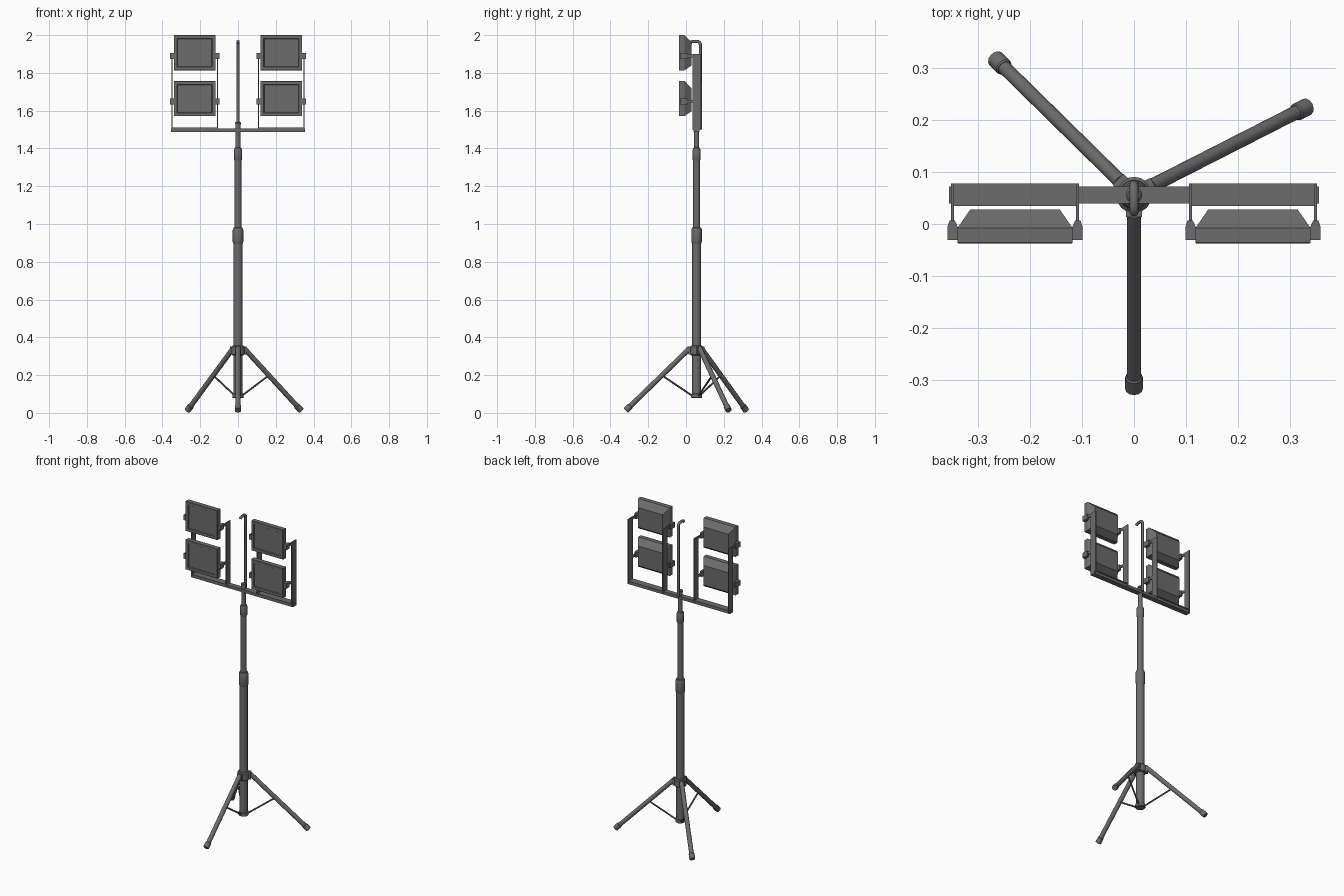
import bpy, bmesh, math
from mathutils import Vector, Matrix

if "Cube" in bpy.data.objects:
    bpy.data.objects.remove(bpy.data.objects["Cube"])

PY = 0.056  # pole axis in y

dark = bpy.data.materials.new("dark_grey")
dark.diffuse_color = (0.15, 0.15, 0.15, 1)
dark.use_nodes = True
dark.node_tree.nodes["Principled BSDF"].inputs["Base Color"].default_value = dark.diffuse_color


def finish(name, bm, smooth=False):
    bmesh.ops.recalc_face_normals(bm, faces=bm.faces)
    me = bpy.data.meshes.new(name)
    bm.to_mesh(me)
    bm.free()
    me.materials.append(dark)
    ob = bpy.data.objects.new(name, me)
    bpy.context.collection.objects.link(ob)
    if smooth:
        bpy.ops.object.select_all(action='DESELECT')
        ob.select_set(True)
        bpy.context.view_layer.objects.active = ob
        bpy.ops.object.shade_smooth_by_angle(angle=math.radians(32))
    return ob


def loft(name, rings, smooth=False):
    bm = bmesh.new()
    loops = [[bm.verts.new(p) for p in r] for r in rings]
    n = len(loops[0])
    for a, b in zip(loops, loops[1:]):
        for i in range(n):
            j = (i + 1) % n
            bm.faces.new((a[i], a[j], b[j], b[i]))
    bm.faces.new(loops[0])
    bm.faces.new(loops[-1])
    return finish(name, bm, smooth)


def turned(name, start, direction, profile, sides=16):
    """Round part: profile is (radius, distance along direction)."""
    q = Vector(direction).to_track_quat('Z', 'Y')
    rings = [[Vector(start) + q @ Vector((r * math.cos(t), r * math.sin(t), d))
              for t in (2 * math.pi * i / sides for i in range(sides))] for r, d in profile]
    return loft(name, rings, True)


def rod(name, a, b, r, sides=12):
    d = Vector(b) - Vector(a)
    return turned(name, a, d, [(r, 0), (r, d.length)], sides)


def box(name, c, s, angle=0):
    bm = bmesh.new()
    m = Matrix.Translation(c) @ Matrix.Rotation(angle, 4, 'Z') @ Matrix.Diagonal((*s, 1))
    bmesh.ops.create_cube(bm, size=1, matrix=m)
    return finish(name, bm)


# Telescopic pole
up = (0, 0, 1)
base = (0, PY, 0)
turned("lower_tube", base, up, [(0.024, 0.082), (0.024, 0.92)])
turned("base_ring", base, up, [(0.025, 0.078), (0.029, 0.081), (0.029, 0.1), (0.025, 0.103)])
turned("leg_collar", base, up, [(0.029, 0.305), (0.035, 0.31), (0.035, 0.35), (0.029, 0.356)])
turned("lower_coupling", base, up,
       [(0.024, 0.895), (0.028, 0.905), (0.028, 0.968), (0.024, 0.98), (0.019, 0.982)])
turned("middle_tube", base, up, [(0.018, 0.95), (0.018, 1.36)])
turned("upper_coupling", base, up,
       [(0.018, 1.335), (0.022, 1.343), (0.022, 1.39), (0.018, 1.402), (0.014, 1.404)])
turned("upper_tube", base, up, [(0.0135, 1.38), (0.0135, 1.53)])
turned("pole_cap", base, up, [(0.016, 1.526), (0.016, 1.535), (0.012, 1.539)])

# Tripod legs, feet and struts
for label, deg in (("front", 270), ("back_left", 135.5), ("back_right", 27)):
    a = math.radians(deg)

    def at(d, z):
        return Vector((d * math.cos(a), PY + d * math.sin(a), z))
    top, end = at(0.036, 0.342), at(0.375, 0.0125)
    axis = (end - top).normalized()
    rod(label + "_leg", top, end - axis * 0.01, 0.0135)
    turned(label + "_foot", end - axis * 0.036, axis,
           [(0.0145, 0), (0.017, 0.003), (0.017, 0.034), (0.015, 0.036)], 12)
    box(label + "_hinge", at(0.032, 0.331), (0.022, 0.03, 0.042), a)
    rod(label + "_strut", at(0.022, 0.09), at(0.185, 0.2), 0.005, 8)

# Cross bar
box("cross_bar", (0, 0.056, 1.497), (0.712, 0.033, 0.018))

# Top hook rod, swept along a bent path
cu = bpy.data.curves.new("hook", 'CURVE')
cu.dimensions = '3D'
cu.bevel_depth = 0.0085
cu.bevel_resolution = 2
cu.use_fill_caps = True
sp = cu.splines.new('POLY')
path = [(0.076, 1.5), (0.076, 1.952), (0.072, 1.96), (0.064, 1.966), (0.034, 1.966),
        (0.026, 1.963), (0.022, 1.956)]
sp.points.add(len(path) - 1)
for p, (y, z) in zip(sp.points, path):
    p.co = (0, y, z, 1)
cu.materials.append(dark)
bpy.context.collection.objects.link(bpy.data.objects.new("hook_rod", cu))


def rect(cx, hw, y, z0, z1):
    return [(cx - hw, y, z0), (cx + hw, y, z0), (cx + hw, y, z1), (cx - hw, y, z1)]


# Lamp frames and floodlights on both sides
for side, cx in (("left", -0.229), ("right", 0.229)):
    box(side + "_frame_base", (cx, 0.0565, 1.507), (0.246, 0.043, 0.006))
    for s in (-1, 1):
        box(side + "_frame_upright", (cx + s * 0.1205, 0.0565, 1.698), (0.006, 0.043, 0.402))
    for row, z in (("lower", 1.664), ("upper", 1.9065)):
        name = f"{side}_{row}"
        h = 0.0935
        loft(name + "_lamp", [
            rect(cx, 0.090, -0.033, z - h + 0.021, z + h - 0.021),
            rect(cx, 0.093, -0.038, z - h + 0.018, z + h - 0.018),
            rect(cx, 0.109, -0.038, z - h + 0.002, z + h - 0.002),
            rect(cx, 0.111, -0.036, z - h, z + h),
            rect(cx, 0.111, -0.008, z - h, z + h),
            rect(cx, 0.086, 0.028, z - h + 0.026, z + h - 0.037)])
        ez = z - 0.016
        for s in (-1, 1):
            prof = [(0.108, -0.031), (0.13, -0.031), (0.13, -0.006),
                    (0.126, 0.007), (0.116, 0.007), (0.110, -0.006)]
            loft(name + "_pivot_block",
                 [[(cx + s * x, y, ez + dz) for x, y in prof] for dz in (-0.016, 0.016)])
            box(name + "_arm", (cx + s * 0.1205, 0.024, ez), (0.006, 0.044, 0.016))
